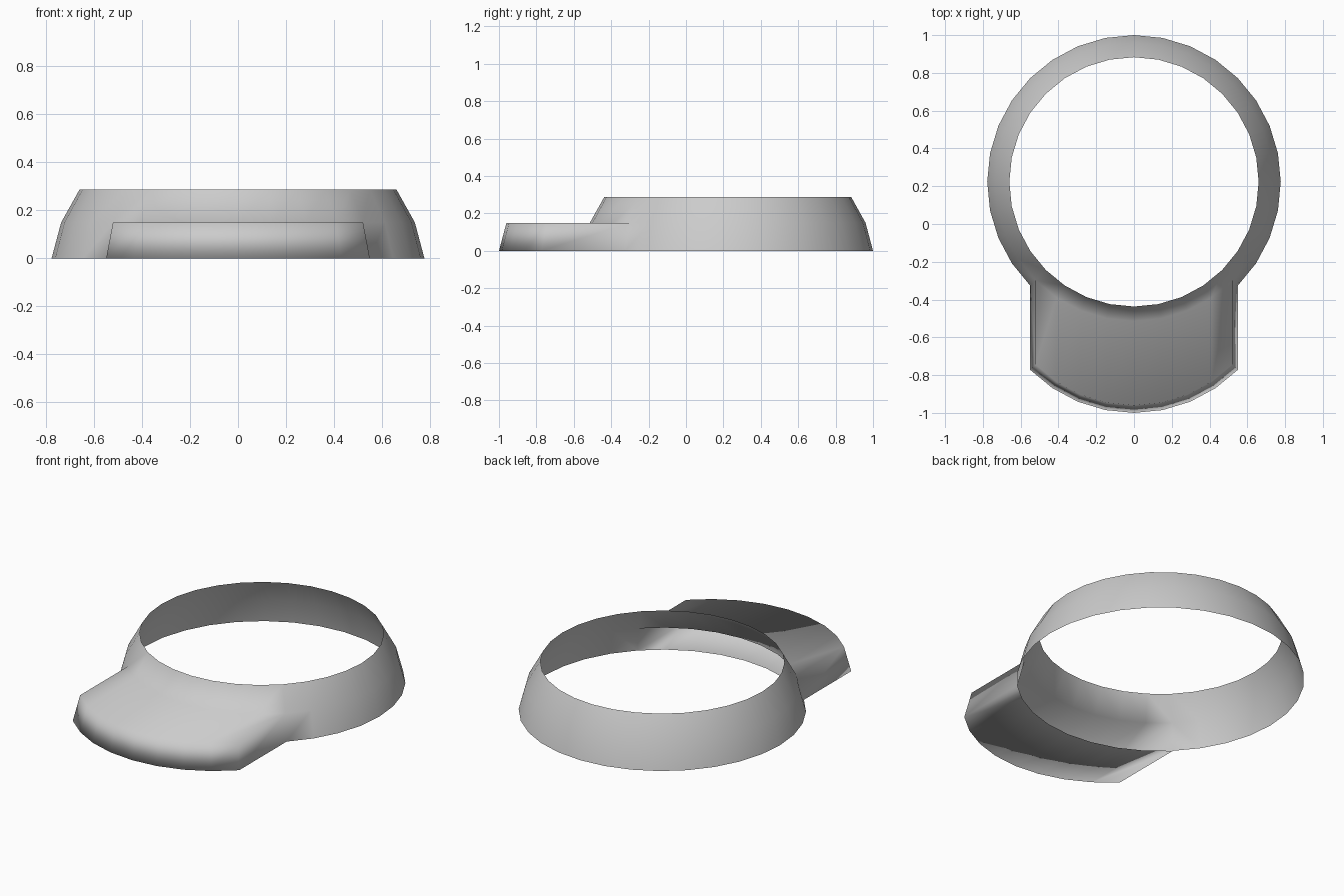
import bpy, bmesh
from math import cos, sin, tau, pi

if "Cube" in bpy.data.objects:
    bpy.data.objects.remove(bpy.data.objects["Cube"])

SIDES = 32
CENTRE_Y = 0.223
PROFILE = [(0.777, 0.0), (0.737, 0.15), (0.66, 0.288)]  # radius, height
SHIFT = -0.446                                          # how far the bill reaches forward

bm = bmesh.new()


def level(radius, z, indices, dy=0.0):
    """Vertices on a circle of the band, optionally moved forward."""
    return [bm.verts.new((radius * cos(tau * i / SIDES - pi / 2),
                          CENTRE_Y + dy + radius * sin(tau * i / SIDES - pi / 2), z))
            for i in indices]


def strip(low, high):
    """Quads between two equal rows of vertices."""
    for i in range(len(low) - 1):
        bm.faces.new((low[i], low[i + 1], high[i + 1], high[i]))


# tapered open band: full upper wall, lower wall left open where the bill joins
rings = [level(r, z, range(SIDES)) for r, z in PROFILE]
lower, middle, upper = rings
strip(middle + middle[:1], upper + upper[:1])
strip(lower[4:SIDES - 3], middle[4:SIDES - 3])

# hollow bill: the open part of the lower wall pushed forward
arc = range(-4, 5)
back_low, back_high = ([ring[i] for i in arc] for ring in (lower, middle))
front_low, front_high = (level(r, z, arc, SHIFT) for r, z in PROFILE[:2])
strip(front_low, front_high)                 # front lip
strip(front_high, back_high)                 # flat top
strip(back_low, front_low)                   # flat underside
strip([back_low[0], front_low[0]], [back_high[0], front_high[0]])      # left side
strip([front_low[-1], back_low[-1]], [front_high[-1], back_high[-1]])  # right side

for face in bm.faces:
    face.smooth = True
mesh = bpy.data.meshes.new("band_with_bill")
bm.to_mesh(mesh)
bm.free()
bpy.context.collection.objects.link(bpy.data.objects.new("band_with_bill", mesh))
